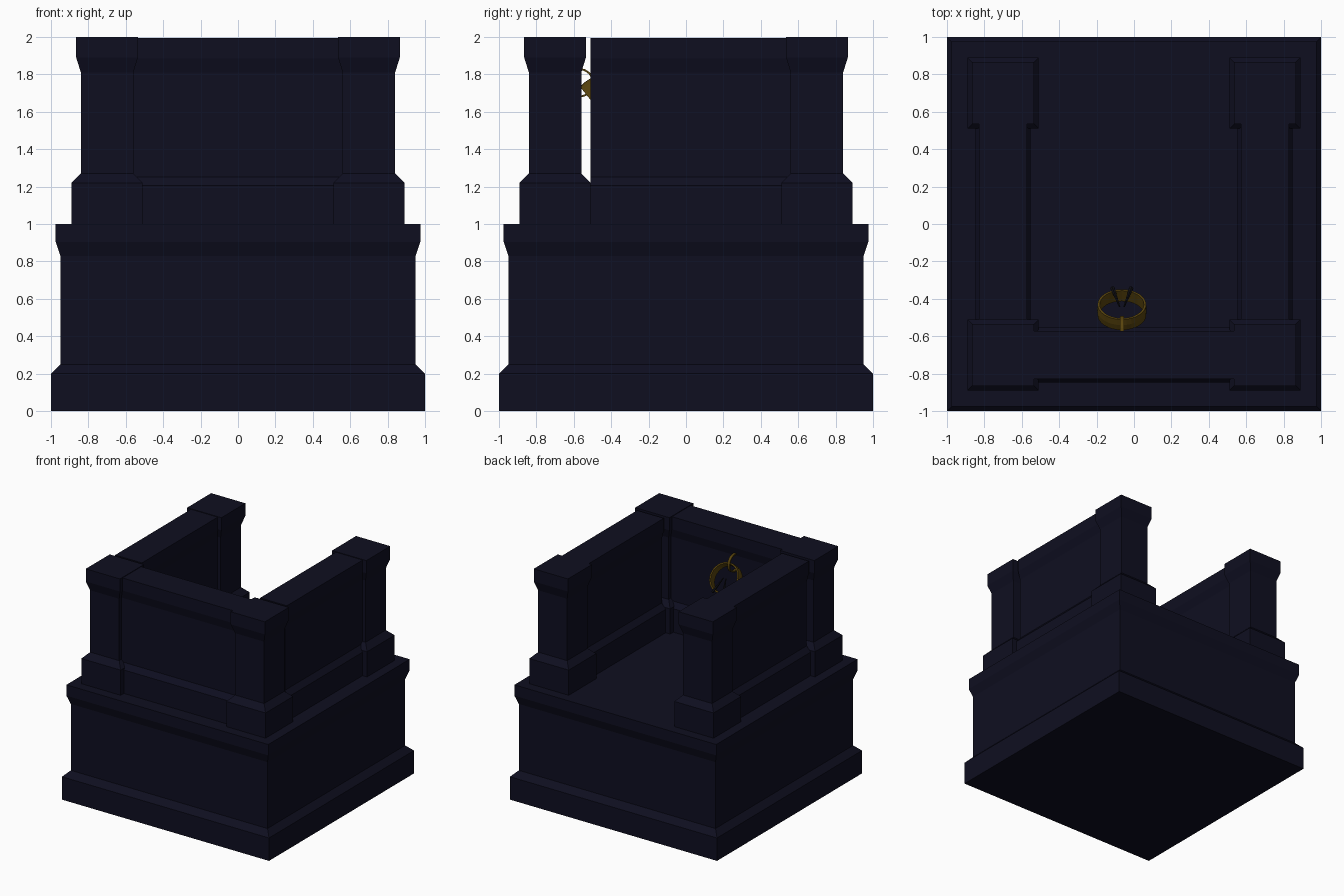
import bpy, bmesh, math
from mathutils import Matrix, Vector

if "Cube" in bpy.data.objects:
    bpy.data.objects.remove(bpy.data.objects["Cube"])


def material(name, rgb):
    m = bpy.data.materials.new(name)
    m.diffuse_color = (*rgb, 1)
    m.use_nodes = True
    m.node_tree.nodes["Principled BSDF"].inputs["Base Color"].default_value = m.diffuse_color
    return m


STONE = material("midnight stone", (0.0045, 0.0045, 0.0145))
GOLD = material("old gold", (0.10, 0.058, 0.004))
DARK = material("black iron", (0.004, 0.004, 0.006))


def finish(name, bm, mat):
    bmesh.ops.recalc_face_normals(bm, faces=bm.faces)
    mesh = bpy.data.meshes.new(name)
    bm.to_mesh(mesh)
    bm.free()
    mesh.materials.append(mat)
    ob = bpy.data.objects.new(name, mesh)
    bpy.context.collection.objects.link(ob)
    return ob


def moulded_block(name, x, y, hx, hy, profile, along=(1, 1)):
    """Stack of rectangles; each profile point is (inset, z)."""
    bm = bmesh.new()
    rings = []
    for inset, z in profile:
        a, b = hx - inset * along[0], hy - inset * along[1]
        rings.append([bm.verts.new((x + sx * a, y + sy * b, z))
                      for sx, sy in ((-1, -1), (1, -1), (1, 1), (-1, 1))])
    for lo, hi in zip(rings, rings[1:]):
        for i in range(4):
            j = (i + 1) % 4
            bm.faces.new((lo[i], lo[j], hi[j], hi[i]))
    bm.faces.new(rings[0])
    bm.faces.new(rings[-1])
    return finish(name, bm, STONE)


# Pedestal with plinth and cornice
moulded_block("pedestal", 0, 0, 1, 1,
              [(0, 0), (0, 0.2), (0.05, 0.25), (0.05, 0.83), (0.025, 0.905), (0.025, 1)])

# Four corner pillars
pillar = [(0, 1), (0, 1.22), (0.05, 1.27), (0.05, 1.81), (0.025, 1.89), (0.025, 2)]
for sx, side in ((-1, "left"), (1, "right")):
    for sy, end in ((-1, "front"), (1, "back")):
        moulded_block(f"{end}_{side}_pillar", sx * 0.7, sy * 0.7, 0.19, 0.19, pillar)

# Low walls: the side walls stop short of the front pillars
wall = [(0, 1), (0, 1.205), (0.038, 1.25), (0.038, 1.81), (0.018, 1.885), (0.018, 1.995)]
moulded_block("front_wall", 0, -0.7, 0.6, 0.147, wall, (0, 1))
for sx, side in ((-1, "left"), (1, "right")):
    moulded_block(f"{side}_wall", sx * 0.7, 0.045, 0.147, 0.555, wall, (1, 0))


def lathe(name, section, matrix, mat, steps=32):
    """Closed section of (radius, height) points turned around local z."""
    bm = bmesh.new()
    rings = []
    for k in range(steps):
        t = 2 * math.pi * k / steps
        rings.append([bm.verts.new(matrix @ Vector((r * math.cos(t), r * math.sin(t), h)))
                      for r, h in section])
    n = len(section)
    for k in range(steps):
        p, q = rings[k], rings[(k + 1) % steps]
        for i in range(n):
            j = (i + 1) % n
            bm.faces.new((p[i], q[i], q[j], p[j]))
    return finish(name, bm, mat)


# Collar hanging tilted on the inside of the front wall
u = Vector((0, 0.78, 0.62)).normalized()
v = Vector((0, 0.62, -0.78)).normalized()
across = v.cross(u)
centre = Vector((-0.065, -0.458, 1.655))
tilt = Matrix((across, v, u)).transposed().to_4x4()
if tilt.determinant() < 0:
    tilt = Matrix((-across, v, u)).transposed().to_4x4()
place = Matrix.Translation(centre) @ tilt
lathe("hanging_collar",
      [(0.118, -0.036), (0.13, -0.036), (0.133, 0), (0.13, 0.036), (0.118, 0.036)],
      place, GOLD)

# Loop fixing the collar to the wall
loop_place = Matrix.Translation((-0.065, -0.57, 1.755)) @ Matrix.Rotation(math.pi / 2, 4, 'Y')
lathe("wall_loop", [(0.068, -0.011), (0.078, -0.011), (0.078, 0.011), (0.068, 0.011)],
      loop_place, GOLD)

# Two dark prongs on the far rim of the collar
for s, side in ((-1, "left"), (1, "right")):
    a = place @ Vector((s * 0.05, 0.14, 0.036))
    b = place @ Vector((s * 0.012, 0.0, 0.02))
    d = b - a
    bm = bmesh.new()
    bmesh.ops.create_cone(
        bm, cap_ends=True, segments=6, radius1=0.013, radius2=0.004, depth=d.length,
        matrix=Matrix.Translation((a + b) / 2) @ d.to_track_quat('Z', 'Y').to_matrix().to_4x4())
    finish(f"{side}_prong", bm, DARK)
